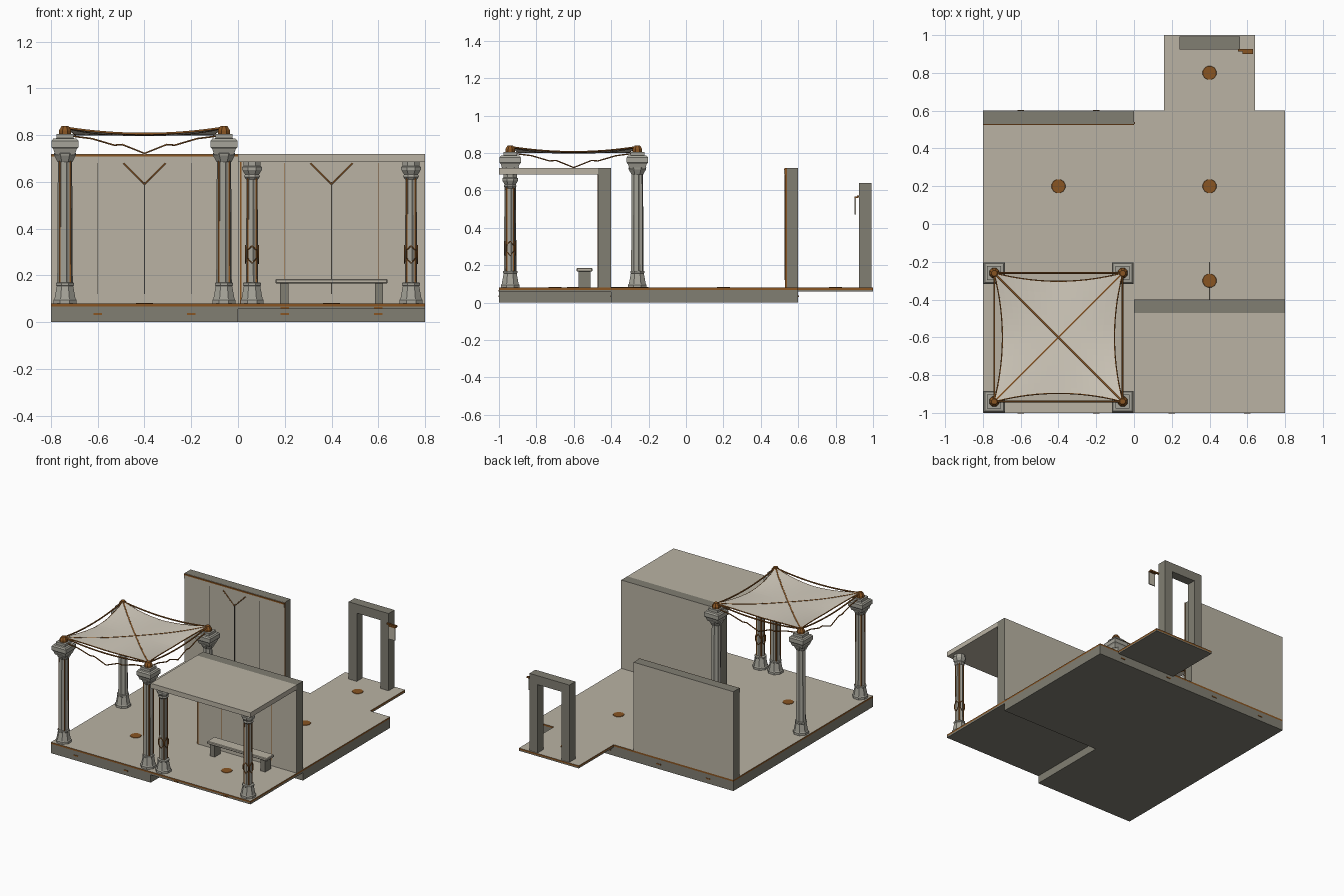
import bpy, bmesh, math
from mathutils import Vector

if "Cube" in bpy.data.objects:
    bpy.data.objects.remove(bpy.data.objects["Cube"])


def material(name, r, g, b):
    m = bpy.data.materials.new(name)
    m.diffuse_color = (r, g, b, 1)
    m.use_nodes = True
    m.node_tree.nodes["Principled BSDF"].inputs["Base Color"].default_value = m.diffuse_color
    return m


PLASTER = material("pale plaster", 0.49, 0.45, 0.37)
STONE = material("dark stone", 0.22, 0.21, 0.17)
COLUMN = material("column stone", 0.38, 0.37, 0.32)
CLOTH = material("canvas", 0.66, 0.61, 0.52)
BRONZE = material("bronze", 0.25, 0.09, 0.016)
SEAM = material("dark seam", 0.05, 0.045, 0.035)


def finish(name, bm, mats, rule=None):
    bmesh.ops.recalc_face_normals(bm, faces=bm.faces)
    bm.normal_update()
    if rule:
        for f in bm.faces:
            f.material_index = rule(f.normal)
    me = bpy.data.meshes.new(name)
    bm.to_mesh(me)
    bm.free()
    for m in mats:
        me.materials.append(m)
    ob = bpy.data.objects.new(name, me)
    bpy.context.collection.objects.link(ob)
    return ob


def box(name, x0, x1, y0, y1, z0, z1, *mats, rule=None):
    bm = bmesh.new()
    bmesh.ops.create_cube(bm, size=1)
    for v in bm.verts:
        v.co = Vector(((x0 + x1) / 2 + v.co.x * (x1 - x0),
                       (y0 + y1) / 2 + v.co.y * (y1 - y0),
                       (z0 + z1) / 2 + v.co.z * (z1 - z0)))
    return finish(name, bm, mats, rule)


def lathe(name, x, y, profile, sides, mat, flute=1.0):
    # stacked rings; profile radius is measured to the flat side
    bm = bmesh.new()
    k = 1 / math.cos(math.pi / sides) if sides < 9 else 1
    rings = []
    for r, z in profile:
        ring = []
        for i in range(sides):
            a = 2 * math.pi * (i + 0.5) / sides
            q = r * k * (flute if i % 2 else 1)
            ring.append(bm.verts.new((x + q * math.cos(a), y + q * math.sin(a), z)))
        rings.append(ring)
    for a, b in zip(rings, rings[1:]):
        for i in range(sides):
            j = (i + 1) % sides
            bm.faces.new((a[i], a[j], b[j], b[i]))
    bm.faces.new(rings[0][::-1])
    bm.faces.new(rings[-1])
    return finish(name, bm, [mat])


def rope(name, pts, r, mat=BRONZE):
    cu = bpy.data.curves.new(name + "_path", 'CURVE')
    cu.dimensions = '3D'
    cu.bevel_depth = r
    cu.bevel_resolution = 1
    cu.use_fill_caps = True
    sp = cu.splines.new('POLY')
    sp.points.add(len(pts) - 1)
    for p, co in zip(sp.points, pts):
        p.co = (*co, 1)
    cu.materials.append(mat)
    ob = bpy.data.objects.new(name, cu)
    bpy.context.collection.objects.link(ob)
    return ob


top_only = lambda n: 0 if n.z > 0.5 else 1
front_back = lambda n: 0 if abs(n.y) > 0.5 else 1

# foundations and paved floor with bronze edge band
box("main_foundation_left", -0.8, 0, -1, 0.6, 0, 0.068, STONE)
box("main_foundation_right", 0, 0.8, -0.4, 0.6, 0, 0.068, STONE)
box("shelter_foundation", 0, 0.8, -1, -0.4, 0.056, 0.068, STONE)
box("floor", -0.8, 0.8, -1, 0.6, 0.068, 0.08, PLASTER, BRONZE, rule=top_only)
box("threshold_foundation", 0.16, 0.64, 0.6, 1.0, 0.06, 0.068, STONE)
box("threshold_floor", 0.16, 0.64, 0.6, 1.0, 0.068, 0.08, PLASTER, BRONZE, rule=top_only)

# floor medallions
for x, y in ((-0.4, 0.2), (0.4, 0.2), (0.4, 0.8), (0.4, -0.3), (-0.4, -0.6), (0.4, -0.7)):
    lathe("floor_medallion", x, y, [(0.038, 0.079), (0.036, 0.083)], 12, BRONZE)
box("floor_seam", 0.398, 0.402, -0.4, -0.2, 0.079, 0.082, SEAM)

# small bronze plates on the foundation sides
for x in (-0.6, -0.2, 0.2, 0.6):
    box("foundation_plate_back", x - 0.018, x + 0.018, 0.599, 0.603, 0.031, 0.039, BRONZE)
    yf = -1 if x < 0 else -0.4
    box("foundation_plate_front", x - 0.018, x + 0.018, yf - 0.003, yf + 0.001, 0.031, 0.039, BRONZE)
    if x > 0:
        box("shelter_plate", x - 0.018, x + 0.018, -1.003, -0.999, 0.058, 0.066, BRONZE)


# walls with seams and a bronze chevron
def wall(name, x0, yf, side_mat):
    c = x0 + 0.4
    box(name, x0, x0 + 0.8, yf, yf + 0.07, 0.08, 0.72, PLASTER, STONE, rule=front_back)
    for dx in (-0.2, 0.2):
        box(name + "_side_seam", c + dx - 0.002, c + dx + 0.002, yf - 0.002, yf + 0.001, 0.12, 0.68, side_mat)
    box(name + "_centre_seam", c - 0.003, c + 0.003, yf - 0.003, yf + 0.001, 0.12, 0.6, SEAM)
    rope(name + "_chevron", [(c - 0.09, yf, 0.68), (c, yf, 0.59), (c + 0.09, yf, 0.68)], 0.004)


wall("back_wall", -0.8, 0.53, SEAM)
box("back_wall_lip", -0.8, 0, 0.525, 0.53, 0.685, 0.708, PLASTER)
box("back_wall_trim", -0.8, 0, 0.525, 0.53, 0.708, 0.718, BRONZE)
box("back_wall_end_strip", 0, 0.004, 0.53, 0.54, 0.08, 0.72, BRONZE)
wall("shelter_wall", 0, -0.47, BRONZE)
box("shelter_end_strip", 0.008, 0.014, -0.473, -0.469, 0.08, 0.685, BRONZE)
box("shelter_roof", 0, 0.8, -1, -0.47, 0.685, 0.72, PLASTER)

# bench
box("bench_seat", 0.16, 0.64, -0.585, -0.5, 0.165, 0.185, PLASTER).modifiers.new("soft", 'BEVEL').width = 0.004
for x in (0.18, 0.585):
    box("bench_leg", x, x + 0.036, -0.575, -0.51, 0.08, 0.165, STONE)

# doorway and hanging sign
for x in (0.24, 0.495):
    box("door_post", x, x + 0.065, 0.925, 0.993, 0.08, 0.575, STONE)
box("door_lintel", 0.24, 0.56, 0.925, 0.993, 0.575, 0.64, STONE)
box("sign_bracket", 0.55, 0.63, 0.914, 0.926, 0.563, 0.573, BRONZE)
box("sign_arm", 0.575, 0.63, 0.9, 0.92, 0.56, 0.567, BRONZE)
box("sign_plate", 0.577, 0.628, 0.901, 0.908, 0.47, 0.56, PLASTER)


def stripes(x, y, r, z0, z1):
    for sx in (-1, 1):
        for sy in (-1, 1):
            cx, cy = x + sx * r * 0.68, y + sy * r * 0.68
            box("column_stripe", cx - 0.003, cx + 0.003, cy - 0.003, cy + 0.003, z0, z1, BRONZE)


BASE = [(0.049, 0.08), (0.049, 0.095), (0.045, 0.1), (0.035, 0.155), (0.038, 0.158), (0.038, 0.168), (0.032, 0.17)]

# canopy columns
CX, CY, H = -0.4, -0.6, 0.34
for sx in (-1, 1):
    for sy in (-1, 1):
        x, y = CX + sx * H, CY + sy * H
        lathe("canopy_column_base", x, y, BASE, 8, COLUMN)
        lathe("canopy_column_shaft", x, y, [(0.034, 0.168), (0.031, 0.7)], 16, COLUMN, 0.82)
        lathe("canopy_column_neck", x, y, [(0.032, 0.685), (0.046, 0.712), (0.048, 0.722), (0.04, 0.725)], 8, COLUMN)
        lathe("canopy_column_capital", x, y, [(0.042, 0.715), (0.05, 0.74), (0.057, 0.748), (0.057, 0.776),
                                              (0.05, 0.785), (0.037, 0.787), (0.037, 0.805)], 4, COLUMN)
        lathe("canopy_column_finial", x, y, [(0.026, 0.804), (0.026, 0.82), (0.014, 0.84)], 8, BRONZE)
        if sy < 0:
            stripes(x, y, 0.033, 0.17, 0.69)

# shelter columns with a bronze diamond collar
for x in (0.06, 0.74):
    y = -0.94
    lathe("shelter_column_base", x, y, BASE, 8, COLUMN)
    lathe("shelter_column_shaft", x, y, [(0.027, 0.168), (0.024, 0.63)], 16, COLUMN, 0.84)
    lathe("shelter_column_capital", x, y, [(0.025, 0.61), (0.034, 0.622), (0.03, 0.632), (0.042, 0.652),
                                           (0.042, 0.664), (0.036, 0.668), (0.036, 0.686)], 8, COLUMN)
    stripes(x, y, 0.027, 0.17, 0.62)
    for a in (0, math.pi / 2):
        dx, dy = math.cos(a), math.sin(a)
        ring = [(0, .328), (.02, .305), (.02, .275), (0, .252), (-.02, .275), (-.02, .305), (0, .328)]
        for s in (-1, 1):
            rope("column_diamond", [(x + dx * p - dy * s * 0.027, y + dy * p + dx * s * 0.027, z)
                                    for p, z in ring], 0.003)


# sagging canvas canopy
def cloth(u, v):
    return (CX + H * u * (1 - 0.13 * (1 - v * v)), CY + H * v * (1 - 0.13 * (1 - u * u)),
            0.802 + 0.031 * abs(u * v) ** 1.6)


N = 20
T = [-1 + 2 * i / N for i in range(N + 1)]
bm = bmesh.new()
grid = [[bm.verts.new(cloth(u, v)) for v in T] for u in T]
for i in range(N):
    for j in range(N):
        bm.faces.new((grid[i][j], grid[i + 1][j], grid[i + 1][j + 1], grid[i][j + 1]))
canopy = finish("canopy_cloth", bm, [CLOTH])
sol = canopy.modifiers.new("thickness", 'SOLIDIFY')
sol.thickness = 0.006
sol.offset = 0

# ropes: diagonals, cloth hems, straight edge lines and hanging swags
for s in (-1, 1):
    rope("canopy_diagonal_rope", [cloth(t, s * t) for t in T], 0.006)
SWAG = [(-1, .80), (-.66, .785), (-.38, .757), (-.28, .76), (0, .722), (.28, .76), (.38, .757), (.66, .785), (1, .80)]
for s in (-1, 1):
    for swap in (False, True):
        def side(t, z):
            return (CX + H * s, CY + H * t, z) if swap else (CX + H * t, CY + H * s, z)
        rope("canopy_hem", [cloth(s, t) if swap else cloth(t, s) for t in T], 0.004)
        rope("canopy_edge_rope", [side(t, 0.806 + 0.027 * t * t) for t in T], 0.005)
        rope("canopy_swag", [side(t, z) for t, z in SWAG], 0.004)
